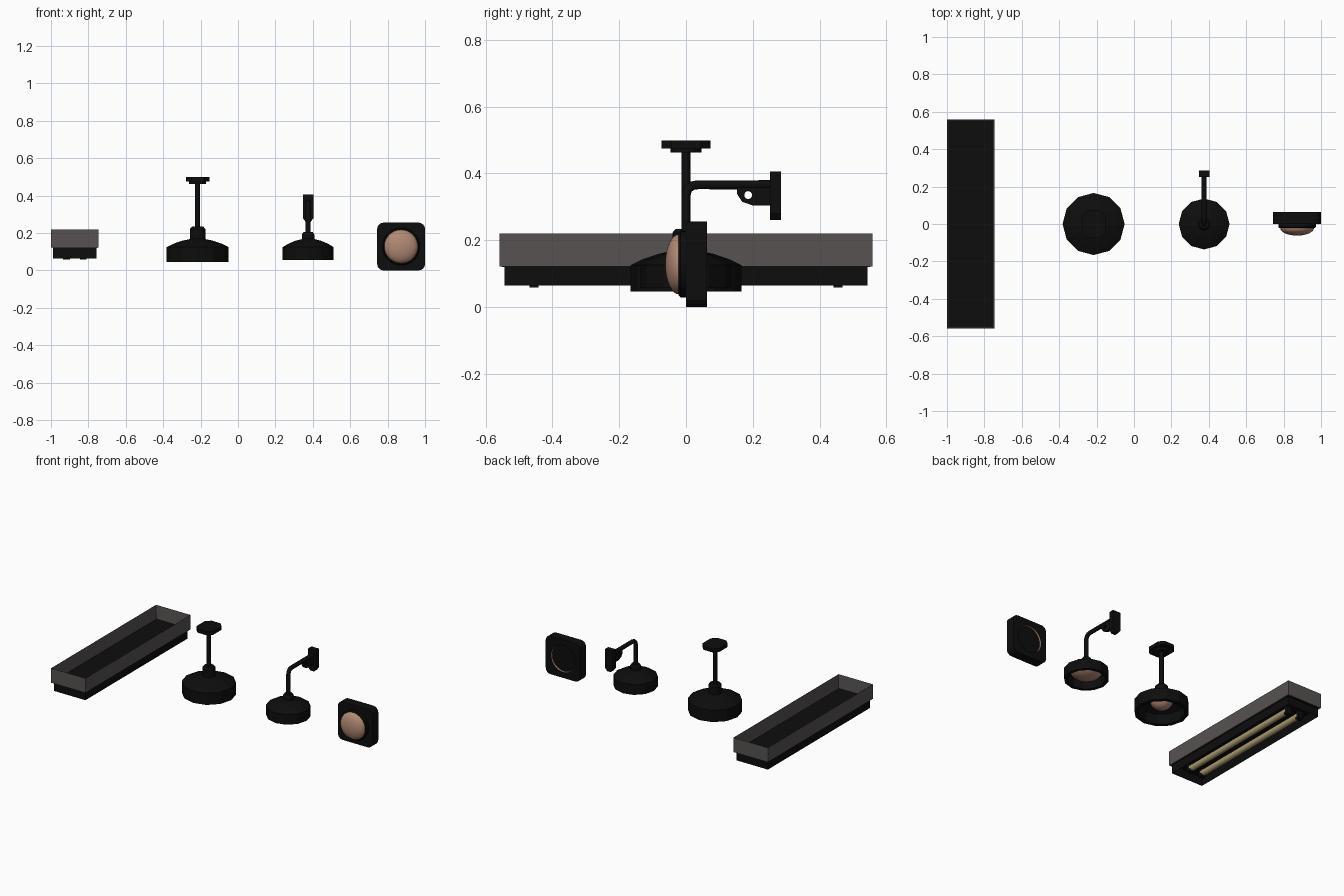
import bpy, bmesh, math
from mathutils import Matrix, Vector

if "Cube" in bpy.data.objects:
    bpy.data.objects.remove(bpy.data.objects["Cube"])


def material(name, r, g, b):
    m = bpy.data.materials.new(name)
    m.diffuse_color = (r, g, b, 1)
    m.use_nodes = True
    m.node_tree.nodes["Principled BSDF"].inputs["Base Color"].default_value = m.diffuse_color
    return m


BLACK = material("black metal", 0.004, 0.004, 0.004)
GREY = material("grey frame", 0.095, 0.085, 0.085)
GLOW = material("warm glass", 0.44, 0.25, 0.175)
TUBE = material("tube yellow", 0.42, 0.34, 0.17)
TURN_FRONT = Matrix.Rotation(math.pi / 2, 4, 'X')   # lathe axis z -> -y


def finish(bm, name, mat, smooth=False):
    bmesh.ops.recalc_face_normals(bm, faces=bm.faces)
    me = bpy.data.meshes.new(name)
    for f in bm.faces:
        f.smooth = smooth
    bm.to_mesh(me)
    bm.free()
    me.materials.append(mat)
    ob = bpy.data.objects.new(name, me)
    bpy.context.collection.objects.link(ob)
    return ob


def box_bm(lo, hi):
    bm = bmesh.new()
    lo, hi = Vector(lo), Vector(hi)
    bmesh.ops.create_cube(bm, size=1, matrix=Matrix.Translation((lo + hi) / 2) @ Matrix.Diagonal((*(hi - lo), 1)))
    return bm


def tray(name, lo, hi, wall, depth, side, mat):
    """Box with a recess in its top (side=1) or bottom (side=-1)."""
    bm = box_bm(lo, hi)
    face = max(bm.faces, key=lambda f: f.calc_center_median().z * side)
    bmesh.ops.inset_region(bm, faces=[face], thickness=wall)
    bmesh.ops.translate(bm, verts=face.verts, vec=(0, 0, -depth * side))
    return finish(bm, name, mat)


def lathe(name, profile, loc, n, mat, turn=Matrix(), smooth=False):
    """Spin (radius, height) points about z, then turn and place."""
    bm = bmesh.new()
    rings = []
    for r, z in profile:
        if r == 0:
            rings.append([bm.verts.new((0, 0, z))] * n)
        else:
            rings.append([bm.verts.new((r * math.cos(math.tau * i / n), r * math.sin(math.tau * i / n), z)) for i in range(n)])
    for a, b in zip(rings, rings[1:]):
        for i in range(n):
            j = (i + 1) % n
            vs = list(dict.fromkeys((a[i], a[j], b[j], b[i])))
            if len(vs) > 2:
                bm.faces.new(vs)
    bmesh.ops.transform(bm, matrix=Matrix.Translation(loc) @ turn, verts=bm.verts)
    return finish(bm, name, mat, smooth)


def disc(r, z0, z1):
    return [(0, z0), (r, z0), (r, z1), (0, z1)]


def prism(name, pts, axis, centre, half, mat):
    """Extrude a 2D outline along axis x, y or z."""
    bm = bmesh.new()
    face = bm.faces.new([bm.verts.new(Vector(p[:axis] + (centre - half,) + p[axis:])) for p in pts])
    out = bmesh.ops.extrude_face_region(bm, geom=[face])
    vec = [0, 0, 0]
    vec[axis] = 2 * half
    bmesh.ops.translate(bm, verts=[v for v in out['geom'] if isinstance(v, bmesh.types.BMVert)], vec=vec)
    return finish(bm, name, mat)


def cut(ob, cutter):
    mod = ob.modifiers.new("hole", 'BOOLEAN')
    mod.operation, mod.object, mod.solver = 'DIFFERENCE', cutter, 'EXACT'
    cutter.hide_render = True
    cutter.hide_set(True)


def rod(name, pts, r, mat):
    cu = bpy.data.curves.new(name, 'CURVE')
    cu.dimensions, cu.bevel_depth, cu.bevel_resolution, cu.use_fill_caps = '3D', r, 2, True
    sp = cu.splines.new('POLY')
    sp.points.add(len(pts) - 1)
    for p, co in zip(sp.points, pts):
        p.co = (*co, 1)
    cu.materials.append(mat)
    bpy.context.collection.objects.link(bpy.data.objects.new(name, cu))


def dome(r, h, z, steps=8):
    return [(r * math.cos(i * math.pi / 2 / steps) if i < steps else 0, z + h * math.sin(i * math.pi / 2 / steps)) for i in range(steps + 1)]


# --- Recessed ceiling panel with two tubes
CX = -0.8725
tray("panel_frame", (-1, -0.558, 0.122), (-0.745, 0.558, 0.22), 0.006, 0.094, 1, GREY)
tray("panel_housing", (CX - 0.117, -0.543, 0.064), (CX + 0.117, 0.543, 0.121), 0.025, 0.045, -1, BLACK)
finish(box_bm((CX - 0.12, -0.551, 0.12), (CX + 0.12, 0.551, 0.129)), "panel_floor", BLACK)
for x in (CX - 0.045, CX + 0.045):
    lathe("panel_tube", disc(0.02, -0.45, 0.45), (x, 0, 0.085), 16, TUBE, TURN_FRONT, False)
    for y in (-0.455, 0.455):
        finish(box_bm((x - 0.018, y - 0.014, 0.059), (x + 0.018, y + 0.014, 0.11)), "tube_socket", BLACK)


def lamp_shade(name, x, r, z0, neck, neck_top):
    """Twelve-sided hollow shade with curved top and neck."""
    zt, zm = 0.167, 0.125
    prof = [(r * 0.85, z0), (r, z0), (r, zm), (r * 0.78, zm + 0.018), (r * 0.5, zm + 0.034), (neck * 1.1, zt),
            (neck, zt + 0.003), (neck, neck_top - 0.012), (neck * 0.75, neck_top), (0, neck_top)]
    inner = [(0, zt - 0.015), (r * 0.5, zm + 0.018), (r * 0.85, zm - 0.01)]
    lathe(name, inner + prof, (x, 0, 0), 12, BLACK)


# --- Ceiling pendant
PX = -0.216
lamp_shade("pendant_shade", PX, 0.166, 0.046, 0.041, 0.234)
bulb = [(r, -z) for r, z in dome(0.07, 0.06, -0.13)]
lathe("pendant_bulb", [(0, 0.14)] + bulb, (PX, 0, 0), 24, GLOW, smooth=True)
rod("pendant_rod", [(PX, 0, 0.22), (PX, 0, 0.48)], 0.014, BLACK)
lathe("canopy_collar", disc(0.046, 0.463, 0.478), (PX, 0, 0), 12, BLACK)
a, b, c = 0.063, 0.074, 0.03
octagon = [(PX + sx * u, sy * v) for sx, sy, u, v in (
    (1, -1, a, b - c), (1, 1, a, b - c), (1, 1, a - c, b), (-1, 1, a - c, b),
    (-1, 1, a, b - c), (-1, -1, a, b - c), (-1, -1, a - c, b), (1, -1, a - c, b))]
prism("canopy_plate", octagon, 2, 0.487, 0.012, BLACK)

# --- Wall arm lamp
WX = 0.375
lamp_shade("arm_lamp_shade", WX, 0.136, 0.057, 0.033, 0.205)
bulb = [(r, -z) for r, z in dome(0.1, 0.055, -0.12)]
lathe("arm_lamp_bulb", [(0, 0.13)] + bulb, (WX, 0, 0), 24, GLOW, smooth=True)
rod("lamp_arm", [(WX, 0, 0.19), (WX, 0, 0.335), (WX, 0.006, 0.353), (WX, 0.018, 0.363), (WX, 0.035, 0.366), (WX, 0.26, 0.366)], 0.0135, BLACK)
gusset = prism("arm_gusset", [(0.152, 0.36), (0.152, 0.34), (0.168, 0.315), (0.2, 0.304), (0.255, 0.304), (0.255, 0.36)], 0, WX, 0.01, BLACK)
cut(gusset, lathe("gusset_cutter", disc(0.012, -0.1, 0.1), (WX, 0.186, 0.335), 10, BLACK, Matrix.Rotation(math.pi / 2, 4, 'Y')))
h = 0.028
prism("wall_plate", [(WX - h, 0.405), (WX - h, 0.28), (WX - h * 0.5, 0.26), (WX + h * 0.5, 0.26), (WX + h, 0.28), (WX + h, 0.405)],
      1, 0.268, 0.017, BLACK)

# --- Square wall light with domed glass
SX, SZ = 0.872, 0.128
bm = box_bm((SX - 0.128, 0, 0), (SX + 0.128, 0.063, 0.256))
edges = [e for e in bm.edges if abs(e.verts[0].co.y - e.verts[1].co.y) > 0.01]
bmesh.ops.bevel(bm, geom=edges, offset=0.035, segments=4, profile=0.5, affect='EDGES')
back_box = finish(bm, "square_light_box", BLACK)
cut(back_box, lathe("box_cutter", disc(0.09, -0.1, -0.05), (SX, 0, SZ), 32, BLACK, TURN_FRONT))
lathe("glass_rear_edge", [(0.0885, -0.061), (0.0885, -0.05), (0.0899, -0.05), (0.0899, -0.061)], (SX, 0, SZ), 32, GLOW, TURN_FRONT)
lathe("square_light_trim", [(0, -0.002), (0.1, -0.002), (0.1, 0.016), (0.094, 0.022), (0, 0.022)], (SX, 0, SZ), 32, BLACK, TURN_FRONT)
lathe("glass_dome", [(0.09, 0.015)] + dome(0.09, 0.04, 0.022), (SX, 0, SZ), 32, GLOW, TURN_FRONT, True)
